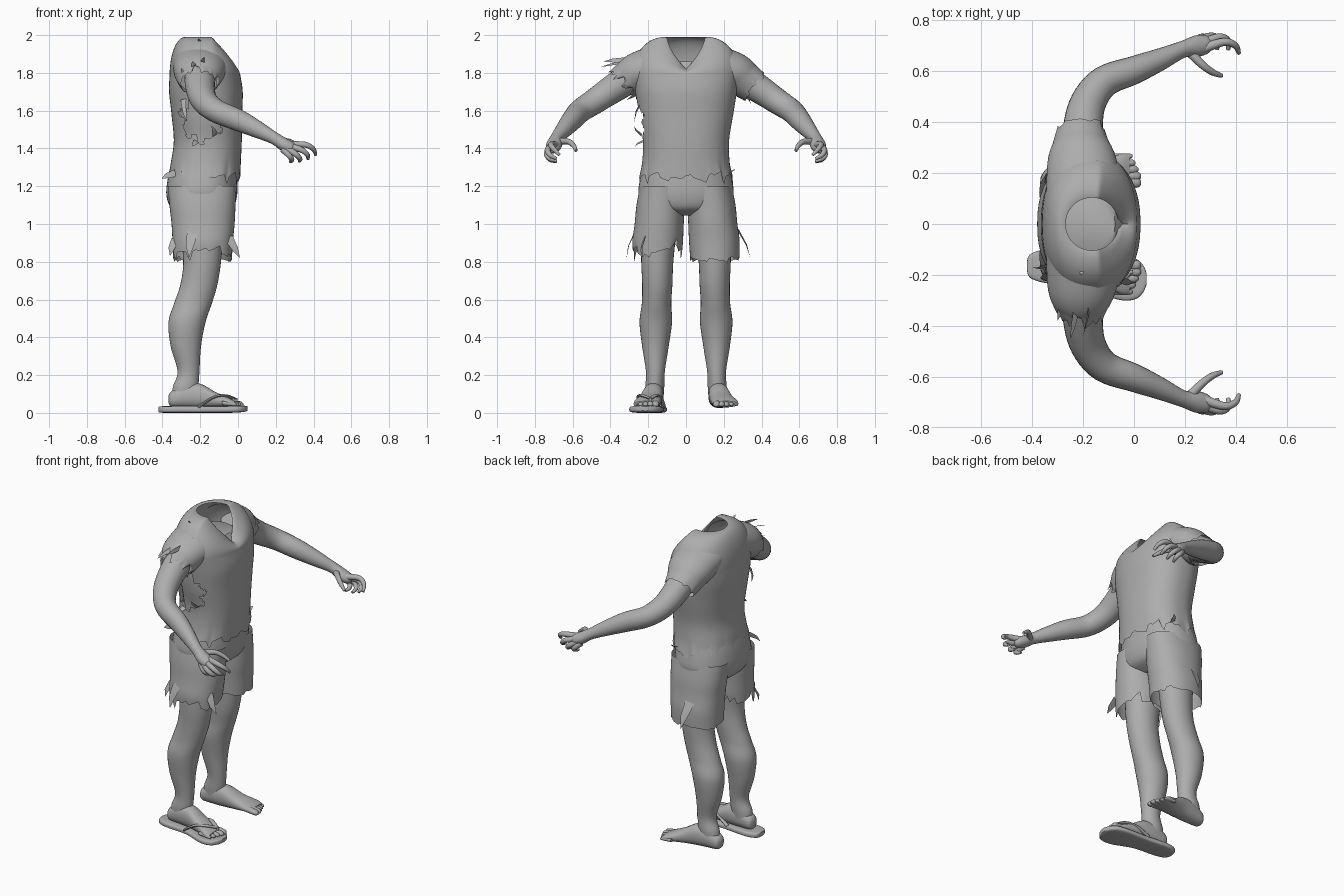
import bpy, bmesh, math, random
from mathutils import Vector as V

random.seed(4)
mat = bpy.data.materials.new("plain_grey")
mat.diffuse_color = (0.42, 0.42, 0.42, 1)
X, Y, Z = V((1, 0, 0)), V((0, 1, 0)), V((0, 0, 1))


def finish(name, bm, angle=50):
    bmesh.ops.recalc_face_normals(bm, faces=bm.faces)
    me = bpy.data.meshes.new(name)
    bm.to_mesh(me)
    bm.free()
    me.materials.append(mat)
    ob = bpy.data.objects.new(name, me)
    bpy.context.collection.objects.link(ob)
    bpy.ops.object.select_all(action='DESELECT')
    bpy.context.view_layer.objects.active = ob
    ob.select_set(True)
    bpy.ops.object.shade_smooth_by_angle(angle=math.radians(angle))
    return ob


def spline(pts, n):
    """Catmull-Rom through tuples of any length."""
    P = [pts[0]] + list(pts) + [pts[-1]]
    out = []
    for k in range(1, len(P) - 2):
        for j in range(n):
            t = j / n
            out.append([0.5 * (2 * b + (c - a) * t + (2 * a - 5 * b + 4 * c - d) * t * t
                               + (3 * b - a - 3 * c + d) * t ** 3)
                        for a, b, c, d in zip(*P[k - 1:k + 3])])
    return out + [list(pts[-1])]


def tube_rows(pts, sides=24, n=5, axes=None, power=2.0, hem=None):
    """Rings of (x, y, z, half width, half height) swept along a path."""
    S = spline(pts, n)
    rows = []
    for k, s in enumerate(S):
        c = V(s[:3])
        t = (V(S[min(k + 1, len(S) - 1)][:3]) - V(S[max(k - 1, 0)][:3])).normalized()
        if axes:
            u, v = axes
        else:
            u = Z.cross(t).normalized()
            v = t.cross(u)
        w = max(0, (k / (len(S) - 1) - 0.65) / 0.35)
        row = []
        for i in range(sides):
            a = 2 * math.pi * i / sides
            ca, sa = math.cos(a), math.sin(a)
            p = c + u * s[3] * math.copysign(abs(ca) ** (2 / power), ca) \
                  + v * s[4] * math.copysign(abs(sa) ** (2 / power), sa)
            row.append(p + t * hem[i] * w if hem else p)
        rows.append(row)
    return rows


def skin(name, rows, caps=True, bm=None):
    own = bm is None
    bm = bm or bmesh.new()
    R = [[bm.verts.new(p) for p in row] for row in rows]
    n = len(R[0])
    for a, b in zip(R, R[1:]):
        for i in range(n):
            bm.faces.new((a[i], a[(i + 1) % n], b[(i + 1) % n], b[i]))
    if caps:
        bm.faces.new(R[0])
        bm.faces.new(R[-1])
    return finish(name, bm) if own else None


def ragged(sides, low, high, step=4):
    """Irregular torn hem: long teeth between shallow notches."""
    h = []
    while len(h) < sides:
        tooth, k = random.uniform(low, high), random.randint(2, step)
        h += [tooth * (j + 1) / k for j in range(k)]
    return h[:sides]


def flip(pts, s, dz=0):
    return [(p[0], p[1] * s, p[2] + dz) + tuple(p[3:]) for p in pts]


# shirt: trunk rings from chest to torn hem, plus rounded shoulders up to a V neck
N = 96
trunk = [(-.175, 0, 1.79, .187, .285), (-.17, 0, 1.70, .195, .27), (-.165, 0, 1.58, .187, .25),
         (-.16, 0, 1.44, .18, .228), (-.17, 0, 1.33, .185, .232), (-.178, 0, 1.25, .19, .248)]
rows = tube_rows(trunk, N, 8, (X, Y), 2.3, ragged(N, -.03, .055, 5))
shoulder = []
for k in range(1, 13):
    t = math.pi / 2 * k / 12
    ring = []
    for i in range(N):
        a = 2 * math.pi * i / N
        ca = math.cos(a)
        front = max(0, 1 - abs((a + math.pi) % (2 * math.pi) - math.pi) / 1.35)
        neck = V((-.165 + .115 * ca, .115 * math.sin(a), 1.99 - .17 * front))
        A = rows[0][i]
        p = A.lerp(neck, 1 - math.cos(t))
        p.z = A.z + (neck.z - A.z) * math.sin(t)
        ring.append(p)
    shoulder.append(ring)
lip = [p.lerp(V((-.165, 0, p.z - .03)), .1) for p in shoulder[-1]]
bm = bmesh.new()
skin("", [lip] + shoulder[::-1] + rows, False, bm)
bmesh.ops.triangulate(bm, faces=bm.faces)
# torn opening on the right flank and a small one at the back hem
gone = []
for f in bm.faces:
    c = f.calc_center_median()
    dx, dz = (c.x + .19) / .105, (c.z - 1.56) / .115
    a = math.atan2(dz, dx)
    if c.y < 0 and math.hypot(dx, dz) < 1 + .13 * math.sin(7 * a) + .1 * math.sin(11 * a + 1):
        gone.append(f)
bmesh.ops.delete(bm, geom=gone, context='FACES')
finish("shirt", bm)

# body under the shirt
skin("torso", tube_rows([(-.175, 0, 1.86, .10, .12), (-.175, 0, 1.78, .155, .22), (-.17, 0, 1.68, .17, .235),
                         (-.165, 0, 1.56, .167, .225), (-.165, 0, 1.42, .16, .2),
                         (-.18, 0, 1.25, .165, .215)], 40, 5, (X, Y), 2.2))

# shorts: hips closed at the crotch, then two ragged legs
skin("shorts_hips", tube_rows([(-.18, 0, 1.33, .172, .222), (-.188, 0, 1.24, .184, .243), (-.192, 0, 1.15, .187, .25),
                               (-.19, 0, 1.08, .16, .2), (-.19, 0, 1.045, .09, .1)], 48, 5, (X, Y), 2.3))
for s, side in ((1, "left"), (-1, "right")):
    hem = ragged(64, -.015, .02, 5) if s > 0 else ragged(64, -.075, .05, 5)
    end = .815 if s > 0 else .85
    skin(side + "_shorts_leg", tube_rows(
        flip([(-.19, .125, 1.2, .182, .118), (-.188, .135, 1.1, .175, .127), (-.185, .142, 1.0, .167, .13),
              (-.187, .15, .91, .16, .134), (-.188, .152, end, .156, .13)], s),
        64, 6, (X, Y), 2.2, hem), False)

    # leg
    skin(side + "_leg", tube_rows(
        flip([(-.19, .145, .97, .115, .095), (-.19, .152, .8, .10, .085), (-.207, .152, .68, .098, .08),
              (-.238, .156, .58, .1, .078), (-.27, .16, .48, .098, .086), (-.276, .162, .35, .08, .07),
              (-.262, .162, .22, .058, .05), (-.277, .165, .14, .067, .05), (-.285, .165, .08, .066, .046)], s),
        32, 6, (X, Y)))

    # foot and toes
    skin(side + "_foot", tube_rows(
        flip([(-.368, .165, .072, .014, .02), (-.35, .165, .074, .04, .042), (-.28, .168, .09, .05, .062),
              (-.2, .175, .09, .054, .064), (-.12, .19, .069, .06, .042), (-.05, .207, .055, .068, .026),
              (-.015, .213, .046, .06, .016)], s), 28, 6, (Y, Z), 2.3))
    bm = bmesh.new()
    for k in range(5):
        y, r = .162 + .026 * k, .019 - .002 * k
        x = .008 - .011 * max(0, k - 1)
        skin("", tube_rows(flip([(x - .06, y, .052, r, r), (x - .02, y, .048, r, r * .9),
                                 (x + .008, y, .045, r, r * .8), (x + .02, y, .042, r * .4, r * .4)], s),
                           12, 3, (Y, Z)), True, bm)
    finish(side + "_toes", bm)

    # sleeve: the right one is shorter and torn
    out = 0 if s > 0 else -.03
    skin(side + "_sleeve", tube_rows(
        flip([(-.195, .13, 1.845, .15, .11), (-.205, .25, 1.803, .135, .108), (-.208, .31, 1.763, .112, .098),
              (-.208, .36 + out, 1.727 - out * .75, .094, .09)], s),
        48, 6, None, 2.0, ragged(48, -.01, .02) if s > 0 else ragged(48, -.05, .045)), False)

    # arm and palm
    skin(side + "_arm", tube_rows(
        flip([(-.2, .24, 1.81, .085, .085), (-.2, .38, 1.72, .078, .076), (-.178, .48, 1.652, .07, .068),
              (-.115, .56, 1.598, .062, .062), (0, .604, 1.55, .055, .058), (.1, .645, 1.502, .044, .046),
              (.19, .685, 1.455, .033, .033), (.245, .698, 1.42, .042, .035), (.285, .706, 1.402, .036, .03),
              (.305, .71, 1.395, .018, .018)], s), 24, 5))

    # curled fingers and thumb: root, knuckle, joint, tip
    fingers = [((.275, .69, 1.418), (.355, .715, 1.42), (.398, .70, 1.397), (.412, .67, 1.365)),
               ((.27, .71, 1.41), (.335, .733, 1.393), (.368, .72, 1.365), (.37, .685, 1.345)),
               ((.26, .718, 1.40), (.305, .737, 1.37), (.328, .72, 1.345), (.325, .685, 1.332)),
               ((.24, .715, 1.395), (.272, .733, 1.362), (.285, .715, 1.34), (.277, .685, 1.33)),
               ((.215, .68, 1.435), (.268, .625, 1.437), (.31, .595, 1.415), (.345, .582, 1.388))]
    bm = bmesh.new()
    for f in fingers:
        path = [p + (r, r) for p, r in zip(f, (.02, .0155, .013, .008))]
        skin("", tube_rows(flip(path, s), 12, 4), True, bm)
    finish(side + "_fingers", bm)

# sandal under the right foot: sole and forked strap
skin("sandal_sole", tube_rows(
    [(-.42, -.165, .018, .02, .014), (-.405, -.165, .018, .048, .017), (-.34, -.167, .018, .066, .018),
     (-.2, -.18, .018, .066, .018), (-.07, -.207, .018, .088, .018), (0, -.215, .02, .082, .018),
     (.035, -.215, .022, .055, .016), (.05, -.215, .023, .02, .012)], 32, 6, (Y, Z), 4))
for name, path in (("outer", [(-.02, -.188, .076), (-.07, -.235, .092), (-.13, -.25, .082), (-.21, -.24, .03)]),
                   ("inner", [(-.02, -.188, .076), (-.07, -.16, .092), (-.13, -.134, .078), (-.21, -.118, .03)])):
    skin("sandal_strap_" + name, tube_rows([p + (.013, .007) for p in path], 10, 6))
skin("sandal_toe_post", tube_rows([(-.012, -.188, .08, .008, .008), (-.008, -.188, .02, .008, .008)], 10, 3, (X, Y)))

# loose cloth strips: base, tip, width
strips = [((-.22, -.31, 1.86), (-.25, -.455, 1.83), .03), ((-.17, -.30, 1.87), (-.20, -.44, 1.86), .03),
          ((-.27, -.28, 1.84), (-.30, -.38, 1.80), .03), ((-.2, -.16, 1.955), (-.21, -.2, 1.985), .02),
          ((-.29, -.23, 1.66), (-.27, -.275, 1.54), .03), ((-.12, -.235, 1.47), (-.14, -.275, 1.52), .03),
          ((-.22, -.225, 1.44), (-.24, -.27, 1.41), .03), ((-.2, .30, 1.69), (-.16, .345, 1.63), .03),
          ((-.33, -.16, 1.27), (-.405, -.17, 1.24), .04), ((-.1, .225, 1.27), (-.08, .265, 1.30), .03),
          ((-.22, .275, .97), (-.2, .34, .82), .06), ((-.24, -.27, .96), (-.26, -.315, .82), .06),
          ((-.05, -.22, .93), (.01, -.23, .82), .05), ((-.33, -.2, .92), (-.36, -.22, .83), .05)]
bm = bmesh.new()
for base, tip, w in strips:
    b, t = V(base), V(tip)
    d = t - b
    out = V(((b.x + .18) * .6, b.y, 0)).normalized()
    side = d.cross(out).normalized() * w / 2
    mid = b + d * .55 + out * .01
    q = [bm.verts.new(p) for p in (b - side, b + side, mid + side * .8, mid - side * .6, t)]
    bm.faces.new(q[:4])
    bm.faces.new((q[3], q[2], q[4]))
finish("torn_strips", bm)
